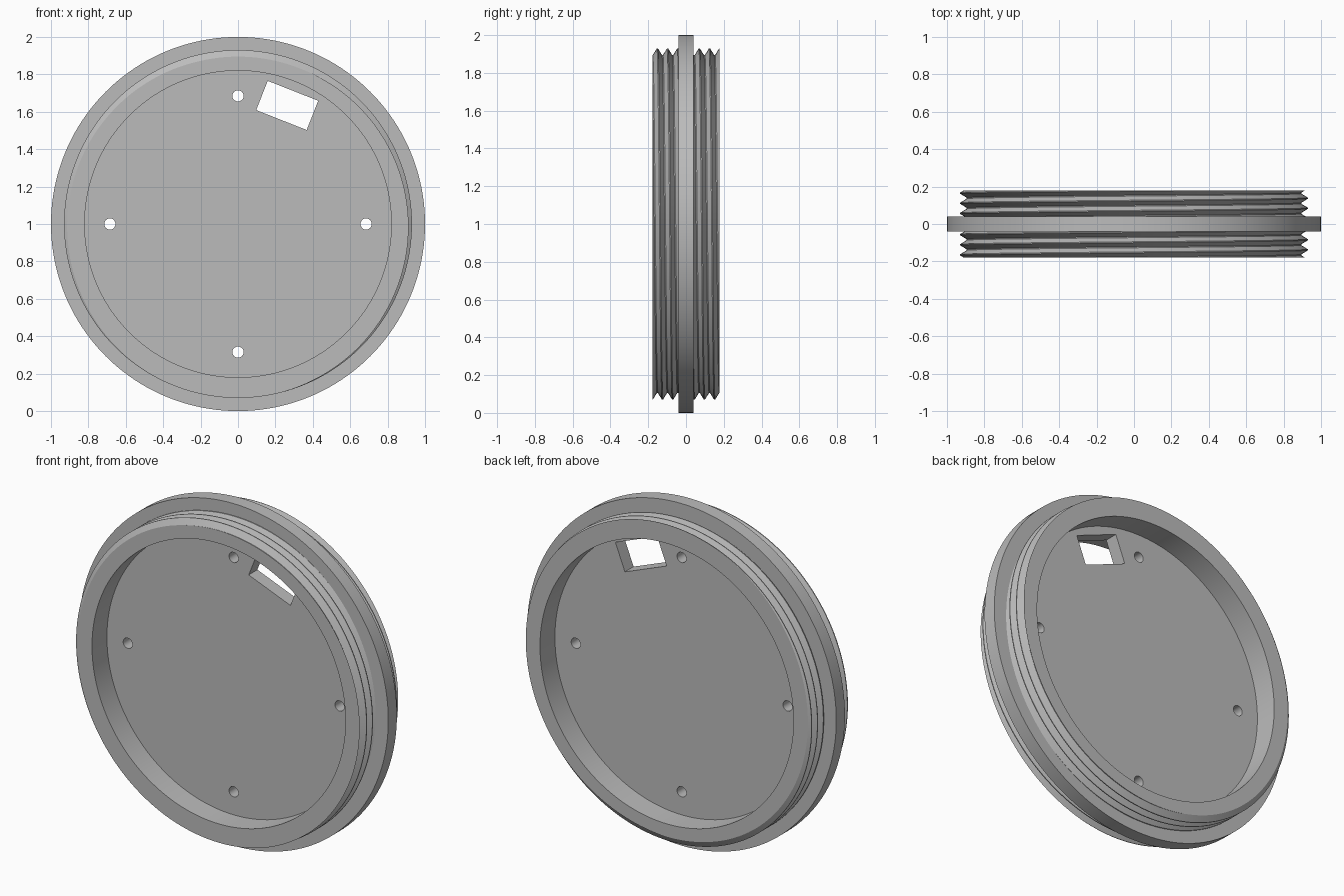
import bpy, bmesh
from math import pi, sin, cos, radians

cube = bpy.data.objects.get("Cube")
if cube:
    bpy.data.objects.remove(cube, do_unlink=True)

SEGMENTS = 160
CENTRE = (0, 0, 1)
WEB = 0.04           # half thickness of the central plate
FACE = 0.178         # distance of the rim faces from the middle
INNER = 0.82         # recess radius
ROOT, CREST = 0.895, 0.93
PITCH = 0.054
START = -0.165       # crest position where the helix begins

grey = bpy.data.materials.new("Plain grey")
grey.use_nodes = True
colour = (0.5, 0.5, 0.5, 1)
grey.diffuse_color = colour
grey.node_tree.nodes["Principled BSDF"].inputs["Base Color"].default_value = colour


def smooth(obj):
    bpy.ops.object.select_all(action='DESELECT')
    obj.select_set(True)
    bpy.context.view_layer.objects.active = obj
    bpy.ops.object.shade_smooth_by_angle(angle=radians(30))


def cylinder(name, radius, depth, location, sides):
    bpy.ops.mesh.primitive_cylinder_add(vertices=sides, radius=radius, depth=depth,
                                        location=location, rotation=(pi / 2, 0, 0))
    obj = bpy.context.object
    obj.name = name
    return obj


def cut(target, cutter):
    mod = target.modifiers.new("cut", 'BOOLEAN')
    mod.operation = 'DIFFERENCE'
    mod.solver = 'EXACT'
    mod.object = cutter
    bpy.context.view_layer.objects.active = target
    bpy.ops.object.modifier_apply(modifier=mod.name)
    bpy.data.objects.remove(cutter, do_unlink=True)


# Central plate with its flange, four bolt holes and a tilted window
plate = cylinder("flanged_plate", 1, 2 * WEB, CENTRE, SEGMENTS)
plate.data.materials.append(grey)
for i in range(4):
    a = i * pi / 2
    cut(plate, cylinder("hole_cutter", 0.03, 0.5,
                        (0.685 * cos(a), 0, 1 + 0.685 * sin(a)), 32))
bpy.ops.mesh.primitive_cube_add(size=1, location=(0.263, 0, 1.634),
                                rotation=(0, radians(21.5), 0))
window = bpy.context.object
window.scale = (0.29, 0.5, 0.168)
bpy.context.view_layer.update()
cut(plate, window)
smooth(plate)


# Thread profile: narrow flats on crest and root, straight flanks between
def thread_radius(y, turn):
    d = ((y - START) / PITCH - turn) % 1
    d = min(d, 1 - d)
    t = min(max((d - 0.05) / 0.4, 0), 1)
    return CREST + (ROOT - CREST) * t


# Breakpoints follow the helix and are clamped at the rim face and the flange
def column(bm, turn):
    ys = [-FACE]
    for k in range(-2, 4):
        for d in (-0.05, 0.05, 0.45, 0.55):
            y = START + PITCH * (k + d + turn)
            ys.append(min(max(y, -FACE), -WEB))
    ys = sorted(ys) + [-WEB]
    points = [(INNER, -WEB), (INNER, -FACE)]
    points += [(thread_radius(y, turn), y) for y in ys]
    a = 2 * pi * turn
    return [bm.verts.new((-r * cos(a), y, r * sin(a))) for r, y in points]


def threaded_ring():
    bm = bmesh.new()
    cols = [column(bm, i / SEGMENTS) for i in range(SEGMENTS + 1)]
    for left, right in zip(cols, cols[1:]):
        for j in range(len(left) - 1):
            bm.faces.new((left[j], left[j + 1], right[j + 1], right[j]))
    bmesh.ops.remove_doubles(bm, verts=bm.verts, dist=0.00002)
    bmesh.ops.recalc_face_normals(bm, faces=bm.faces)
    mesh = bpy.data.meshes.new("threaded_ring")
    bm.to_mesh(mesh)
    bm.free()
    mesh.materials.append(grey)
    return mesh


# The same threaded collar on both sides, the back one turned over
for name, turn in (("front_threaded_ring", 0), ("back_threaded_ring", pi)):
    ring = bpy.data.objects.new(name, threaded_ring())
    bpy.context.collection.objects.link(ring)
    ring.location = CENTRE
    ring.rotation_euler = (turn, 0, 0)
    smooth(ring)
